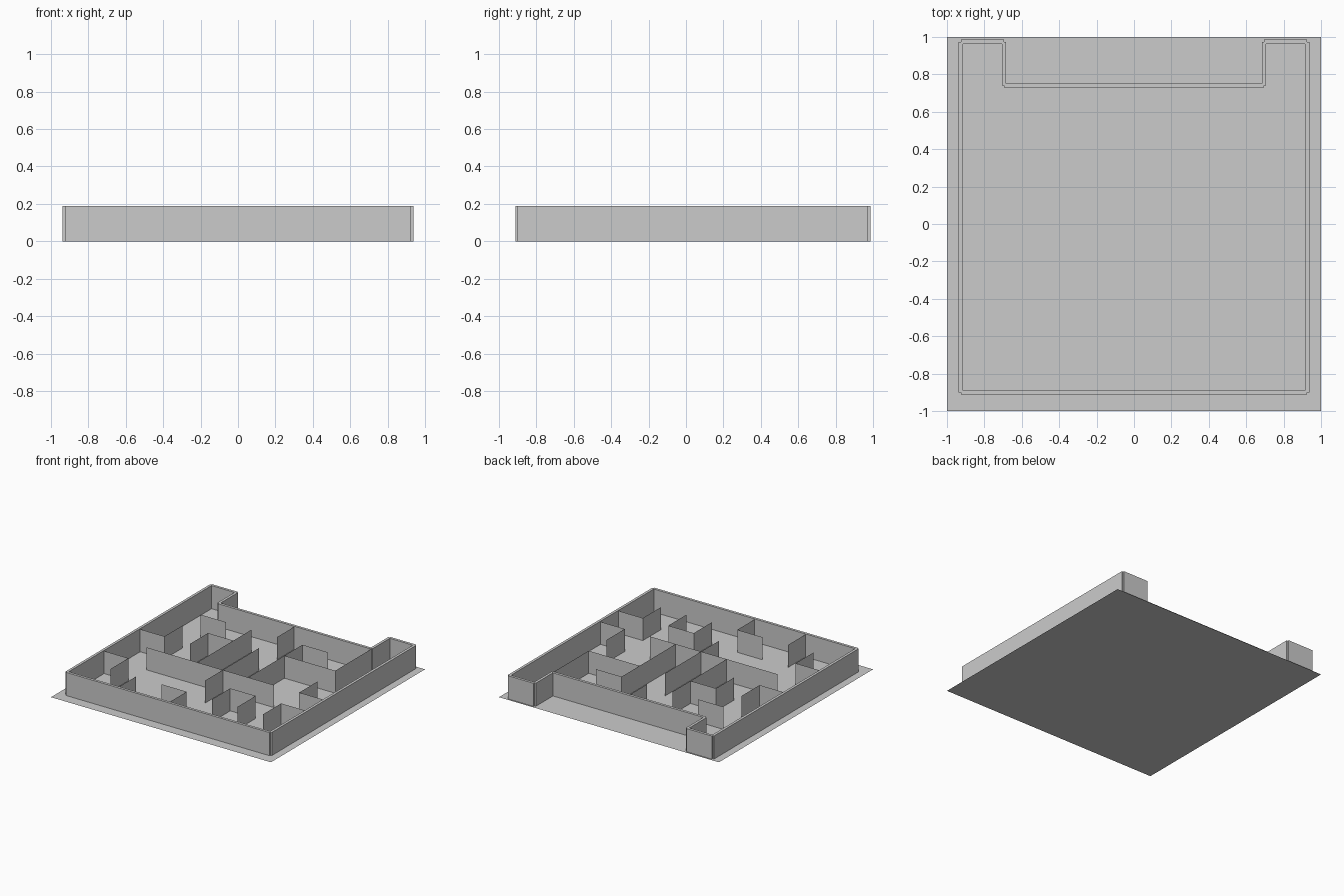
import bpy, bmesh

if "Cube" in bpy.data.objects:
    bpy.data.objects.remove(bpy.data.objects["Cube"])

HEIGHT = 0.19
THICK = 0.022
X0, Y0, DX, DY = -0.926, -0.90, 0.2315, 0.2343   # maze grid origin and cell size


def node(i, j):
    return X0 + i * DX, Y0 + j * DY


def make_object(name, bm):
    mesh = bpy.data.meshes.new(name)
    bm.to_mesh(mesh)
    bm.free()
    obj = bpy.data.objects.new(name, mesh)
    bpy.context.collection.objects.link(obj)
    return obj


def add_box(bm, x0, x1, y0, y1, z0, z1):
    verts = bmesh.ops.create_cube(bm, size=1)["verts"]
    for v in verts:
        v.co.x = x1 if v.co.x > 0 else x0
        v.co.y = y1 if v.co.y > 0 else y0
        v.co.z = z1 if v.co.z > 0 else z0


# floor: a single flat sheet
bm = bmesh.new()
bmesh.ops.create_grid(bm, x_segments=1, y_segments=1, size=1)
make_object("floor", bm)

# outer wall: thick boxes following the boundary, with a recess at the back
outline = [(0, 0), (8, 0), (8, 8), (7, 8), (7, 7), (1, 7), (1, 8), (0, 8)]
bm = bmesh.new()
h = THICK / 2
for a, b in zip(outline, outline[1:] + outline[:1]):
    (xa, ya), (xb, yb) = node(*a), node(*b)
    if ya == yb:
        add_box(bm, min(xa, xb), max(xa, xb), ya - h, ya + h, 0, HEIGHT)
    else:
        add_box(bm, xa - h, xa + h, min(ya, yb), max(ya, yb), 0, HEIGHT)
make_object("outer_wall", bm)

# inner partitions: thin upright sheets, given as runs of grid nodes
runs = [
    [(0, 2), (1, 2), (1, 1)],
    [(0, 4), (1, 4), (1, 5)],
    [(2, 0), (2, 1)],
    [(3, 1), (4, 1), (4, 0)],
    [(1, 3), (6, 3)],
    [(4, 2), (4, 5)],
    [(5, 1), (5, 2), (6, 2), (6, 1)],
    [(7, 1), (7, 2), (8, 2)],
    [(8, 3), (7, 3), (7, 4)],
    [(5, 5), (7, 5), (7, 7)],
    [(5, 3), (5, 6), (6, 6)],
    [(3, 3), (3, 6)],
    [(2, 4), (2, 5), (3, 5)],
    [(1, 6), (2, 6)],
    [(4, 6), (4, 7)],
]
bm = bmesh.new()
for run in runs:
    low = [bm.verts.new((*node(*n), 0)) for n in run]
    top = [bm.verts.new((*node(*n), HEIGHT - 0.005)) for n in run]
    for k in range(len(run) - 1):
        bm.faces.new((low[k], low[k + 1], top[k + 1], top[k]))
make_object("maze_partitions", bm)
